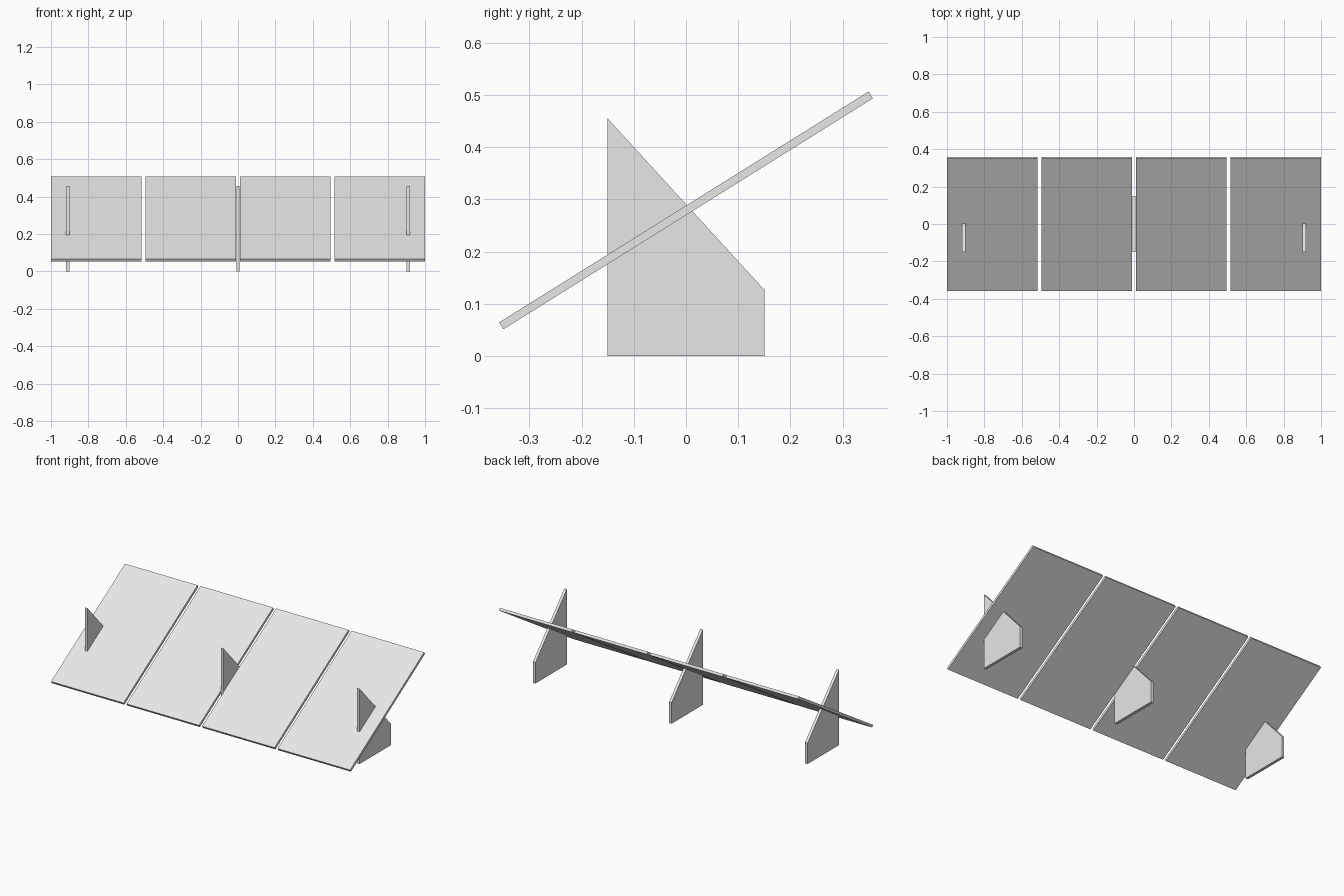
import bpy, bmesh, math
from mathutils import Matrix

cube = bpy.data.objects.get("Cube")
if cube:
    bpy.data.objects.remove(cube, do_unlink=True)

# One plain grey for every part
grey = bpy.data.materials.new("light_grey")
grey.use_nodes = True
grey.diffuse_color = (0.8, 0.8, 0.8, 1)
grey.node_tree.nodes["Principled BSDF"].inputs["Base Color"].default_value = (0.8, 0.8, 0.8, 1)


def add_object(name, bm):
    bmesh.ops.recalc_face_normals(bm, faces=bm.faces)
    mesh = bpy.data.meshes.new(name)
    bm.to_mesh(mesh)
    bm.free()
    mesh.materials.append(grey)
    obj = bpy.data.objects.new(name, mesh)
    bpy.context.collection.objects.link(obj)
    return obj


def panel(name, x):
    """Thin slab tilted up towards the back."""
    bm = bmesh.new()
    bmesh.ops.create_cube(bm, size=1, matrix=Matrix.Diagonal((PANEL_W, 0.834, 0.0155, 1)))
    obj = add_object(name, bm)
    obj.location = (x, 0, 0.279)
    obj.rotation_euler.x = math.radians(32)


def support(name, x):
    """Upright plate with a sloping top edge, high at the front."""
    profile = [(-0.15, 0), (0.15, 0), (0.15, 0.127), (-0.15, 0.455)]
    bm = bmesh.new()
    face = bm.faces.new([bm.verts.new((-SUPPORT_T / 2, y, z)) for y, z in profile])
    ext = bmesh.ops.extrude_face_region(bm, geom=[face])
    verts = [g for g in ext["geom"] if isinstance(g, bmesh.types.BMVert)]
    bmesh.ops.translate(bm, verts=verts, vec=(SUPPORT_T, 0, 0))
    add_object(name, bm).location.x = x


PANEL_W, GAP, SUPPORT_T = 0.485, 0.02, 0.017

# Row of four panels with narrow gaps
for i, side in enumerate(("far_right", "right", "left", "far_left")):
    panel("panel_" + side, (i - 1.5) * (PANEL_W + GAP))

# Three supports: both ends and the middle gap
for side, x in (("right", -0.91), ("middle", 0), ("left", 0.91)):
    support("support_" + side, x)
